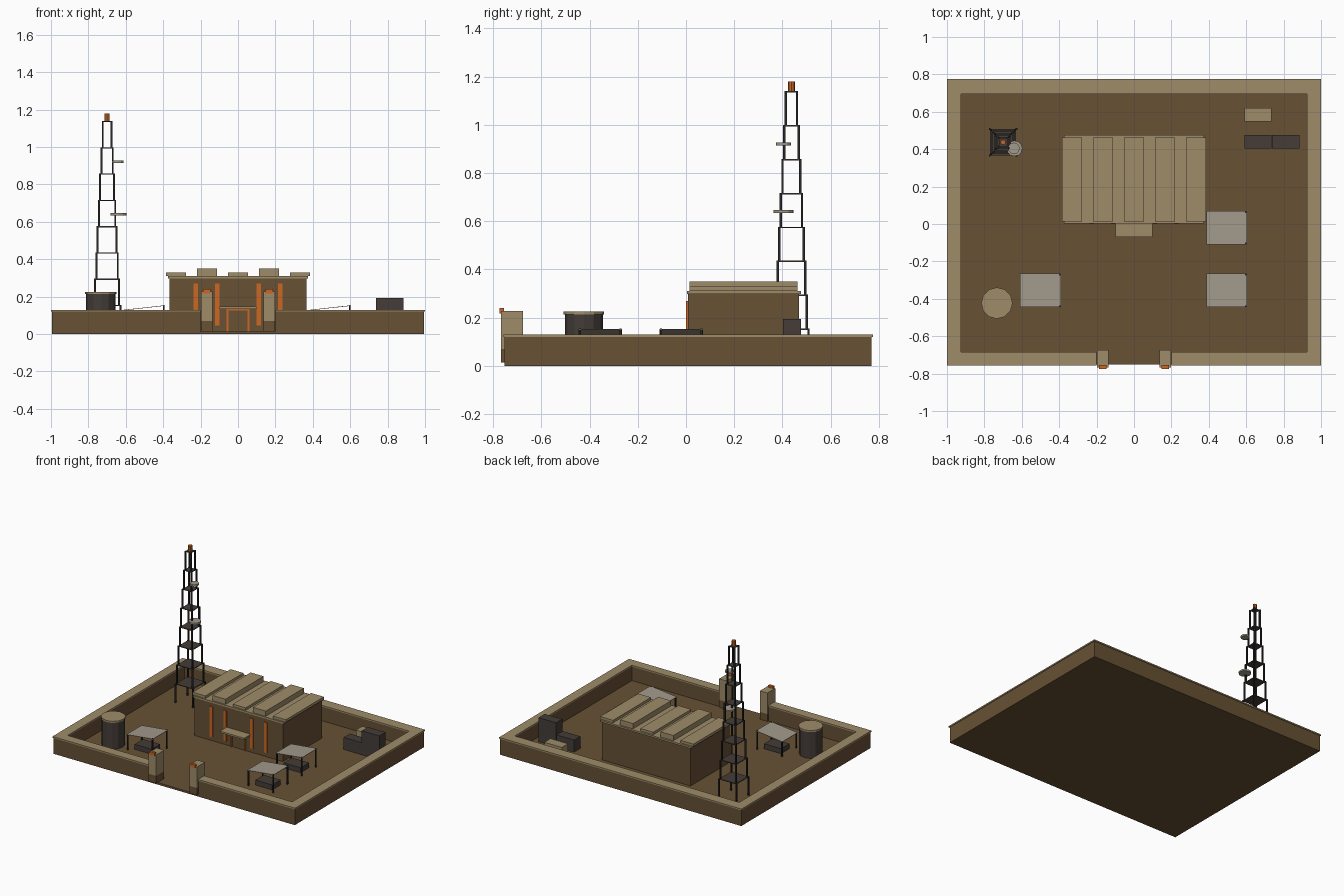
import bpy, bmesh, math
from mathutils import Matrix, Vector

if "Cube" in bpy.data.objects:
    bpy.data.objects.remove(bpy.data.objects["Cube"])


def mat(name, rgb):
    m = bpy.data.materials.new(name)
    m.diffuse_color = (*rgb, 1)
    m.use_nodes = True
    m.node_tree.nodes["Principled BSDF"].inputs["Base Color"].default_value = m.diffuse_color
    return m


BROWN = mat("earth brown", (0.135, 0.082, 0.034))
TAN = mat("sand tan", (0.345, 0.262, 0.142))
DARK = mat("dark metal", (0.058, 0.046, 0.040))
BLACK = mat("black steel", (0.024, 0.021, 0.020))
GREY = mat("pale grey sheet", (0.36, 0.32, 0.26))
ORANGE = mat("signal orange", (0.60, 0.135, 0.018))


def finish(name, bm, m):
    me = bpy.data.meshes.new(name)
    bm.to_mesh(me)
    bm.free()
    me.materials.append(m)
    ob = bpy.data.objects.new(name, me)
    bpy.context.collection.objects.link(ob)
    return ob


def add_box(bm, x0, x1, y0, y1, z0, z1):
    c = Vector(((x0 + x1) / 2, (y0 + y1) / 2, (z0 + z1) / 2))
    s = Matrix.Diagonal((x1 - x0, y1 - y0, z1 - z0, 1))
    return bmesh.ops.create_cube(bm, size=1, matrix=Matrix.Translation(c) @ s)


def boxes(name, m, *bs):
    bm = bmesh.new()
    for b in bs:
        add_box(bm, *b)
    return finish(name, bm, m)


def cylinder(name, m, x, y, z0, z1, r, n=12):
    bm = bmesh.new()
    bmesh.ops.create_cone(bm, cap_ends=True, segments=n, radius1=r, radius2=r, depth=z1 - z0,
                          matrix=Matrix.Translation((x, y, (z0 + z1) / 2)))
    return finish(name, bm, m)


G = 0.015  # ground level inside the yard

# Ground slab and perimeter wall with a gate gap
boxes("ground_slab", BROWN, (-0.995, 0.995, -0.752, 0.77, 0, G))


def perimeter(name, m, o, z0, z1):
    x, f, b = 1 - o, -0.757 + o, 0.775 - o
    boxes(name, m,
          (-x, x, 0.695, b, z0, z1),
          (-x, -0.926, f, 0.695, z0, z1), (0.926, x, f, 0.695, z0, z1),
          (-0.926, -0.2, f, -0.685, z0, z1), (0.2, 0.926, f, -0.685, z0, z1))


perimeter("perimeter_wall", BROWN, 0.005, G, 0.12)
perimeter("wall_cap", TAN, 0, 0.12, 0.13)

# Gate pillars with plinths and lamps
for s, side in ((-1, "left"), (1, "right")):
    c = s * 0.168
    boxes(side + "_gate_pillar", TAN, (c - 0.031, c + 0.031, -0.768, -0.675, 0.07, 0.227))
    boxes(side + "_gate_plinth", BROWN, (c - 0.031, c + 0.031, -0.768, -0.675, G, 0.07))
    boxes(side + "_gate_lamp", ORANGE, (c - 0.02, c + 0.02, -0.774, -0.755, 0.218, 0.241))

# Main building with roof slab and raised roof panels
boxes("main_building", BROWN, (-0.365, 0.365, 0.008, 0.468, G, 0.298))
boxes("roof_slab", TAN, (-0.375, 0.375, 0.004, 0.476, 0.298, 0.311))
for i in range(5):
    c = (i - 2) * 0.166
    boxes("roof_panel", TAN, (c - 0.053, c + 0.053, 0.014, 0.462, 0.311, 0.35 if i % 2 else 0.33))

# Orange facade strips, door frame and awning
for c in (-0.225, -0.11, 0.11, 0.225):
    boxes("facade_strip", ORANGE, (c - 0.012, c + 0.012, 0.001, 0.008, 0.045, 0.27))
boxes("door_frame", ORANGE,
      (-0.062, -0.052, 0.0, 0.008, G, 0.135), (0.052, 0.062, 0.0, 0.008, G, 0.135),
      (-0.052, 0.052, 0.0, 0.008, 0.127, 0.135))
boxes("door_awning", TAN, (-0.1, 0.1, -0.07, 0.008, 0.135, 0.148))

# Water tank
cylinder("tank_body", DARK, -0.733, -0.423, G, 0.213, 0.079)
cylinder("tank_lid", TAN, -0.733, -0.423, 0.213, 0.225, 0.084)

# Work shelters: tilted sheet roof, four posts, low bench
for cx, cy in ((-0.5, -0.355), (0.496, -0.355), (0.496, -0.02)):
    bm = bmesh.new()
    for v in add_box(bm, cx - 0.109, cx + 0.109, cy - 0.09, cy + 0.09, 0.139, 0.142)["verts"]:
        v.co.z += (v.co.x - cx) * 0.11
    finish("shelter_roof", bm, GREY)
    bm = bmesh.new()
    for sx in (-1, 1):
        for sy in (-1, 1):
            x, y = cx + sx * 0.102, cy + sy * 0.084
            add_box(bm, x - 0.004, x + 0.004, y - 0.004, y + 0.004, G, 0.1425 + sx * 0.0125)
    finish("shelter_posts", bm, BLACK)
    boxes("shelter_bench", DARK, (cx - 0.07, cx + 0.07, cy - 0.05, cy + 0.05, G, 0.052))

# Storage crates
boxes("low_crate", DARK, (0.59, 0.735, 0.403, 0.476, G, 0.105))
boxes("tall_crate", DARK, (0.738, 0.884, 0.403, 0.476, G, 0.194))
boxes("tan_crate", TAN, (0.59, 0.735, 0.547, 0.62, G, 0.105))

# Radio tower: eight narrowing stages of four legs and a plate
TX, TY, H = -0.7, 0.437, 0.1405
legs, plates = bmesh.new(), bmesh.new()
for i in range(8):
    h = 0.071 - i * 0.0068
    z0, z1 = G + i * H, G + (i + 1) * H
    for sx in (-1, 1):
        for sy in (-1, 1):
            x, y = TX + sx * h, TY + sy * h
            add_box(legs, x - 0.005, x + 0.005, y - 0.005, y + 0.005, z0, z1)
    p = h - 0.001
    add_box(plates, TX - p, TX + p, TY - p, TY + p, z1 - 0.006, z1)
finish("tower_legs", legs, BLACK)
finish("tower_plates", plates, DARK)
cylinder("tower_beacon", ORANGE, TX, TY, 1.139, 1.18, 0.014, 8)

# Tower dishes
cylinder("lower_dish", GREY, -0.639, 0.404, 0.634, 0.647, 0.042)
cylinder("upper_dish", GREY, -0.642, 0.404, 0.915, 0.927, 0.031)
